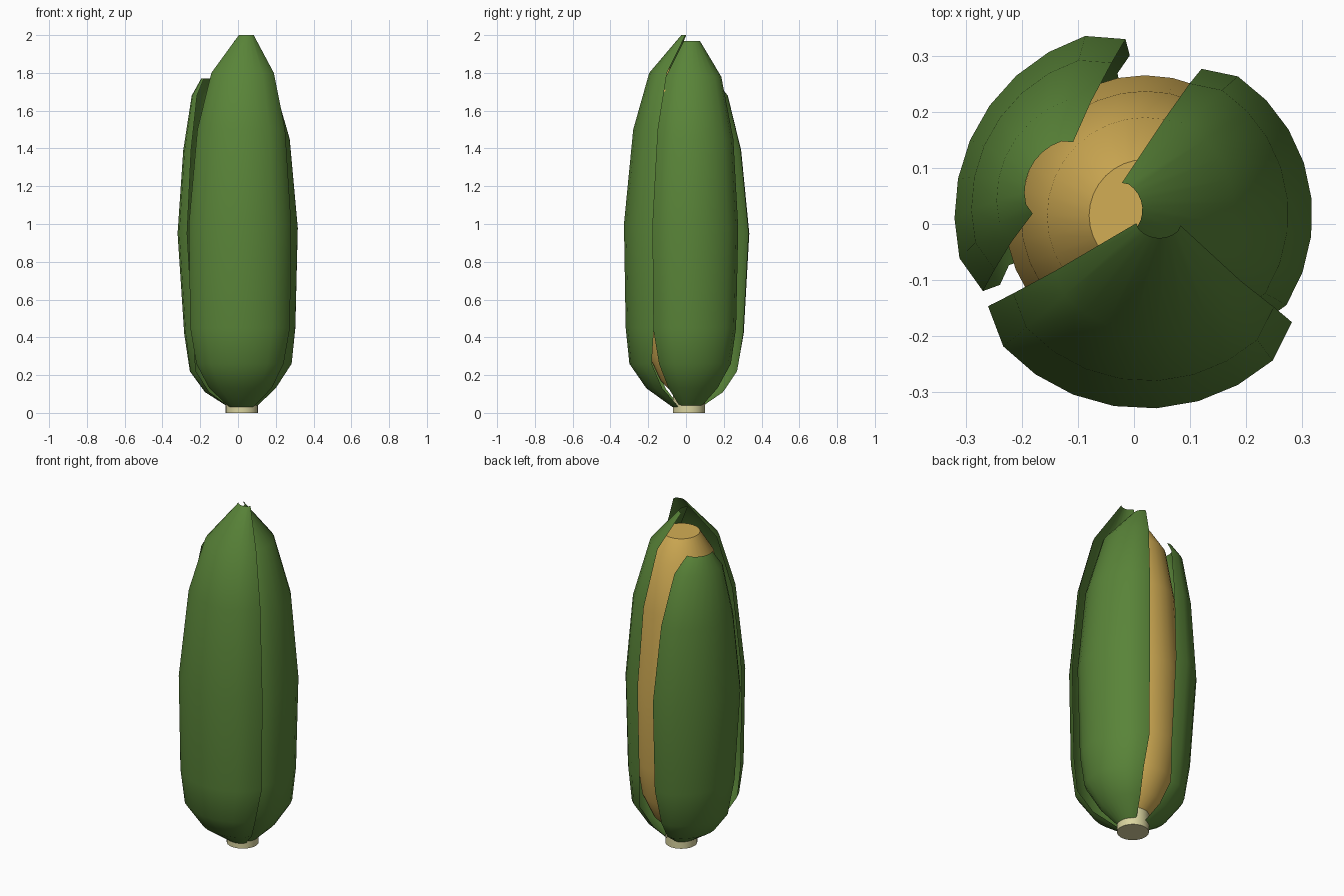
import bpy, bmesh, math

if "Cube" in bpy.data.objects:
    bpy.data.objects.remove(bpy.data.objects["Cube"])

CX, CY = 0.02, 0.015


def material(name, rgb):
    m = bpy.data.materials.new(name)
    m.diffuse_color = (*rgb, 1)
    m.use_nodes = True
    m.node_tree.nodes["Principled BSDF"].inputs["Base Color"].default_value = m.diffuse_color
    return m


def finish(name, bm, mat, angle):
    bmesh.ops.recalc_face_normals(bm, faces=bm.faces)
    me = bpy.data.meshes.new(name)
    bm.to_mesh(me)
    bm.free()
    me.materials.append(mat)
    ob = bpy.data.objects.new(name, me)
    bpy.context.collection.objects.link(ob)
    bpy.ops.object.select_all(action='DESELECT')
    ob.select_set(True)
    bpy.context.view_layer.objects.active = ob
    bpy.ops.object.shade_smooth_by_angle(angle=math.radians(angle))
    return ob


def lathe(name, profile, mat, sides=32):
    """Closed solid of revolution from (radius, z) points."""
    bm = bmesh.new()
    rings = [[bm.verts.new((CX + r * math.cos(2 * math.pi * i / sides),
                            CY + r * math.sin(2 * math.pi * i / sides), z))
              for i in range(sides)] for r, z in profile]
    for a, b in zip(rings, rings[1:]):
        for i in range(sides):
            j = (i + 1) % sides
            bm.faces.new((a[i], a[j], b[j], b[i]))
    bm.faces.new(rings[0])
    bm.faces.new(rings[-1])
    return finish(name, bm, mat, 35)


def leaf(name, middle, half, rings, mat, cols=10):
    """Curved husk sheet; each ring is (radius, z, centre x, centre y)."""
    bm = bmesh.new()
    grid = []
    for k, (r, z, x, y) in enumerate(rings):
        spread = half * (0.9 if k < 3 else 1)
        row = []
        for i in range(cols):
            a = math.radians(middle + spread * (2 * i / (cols - 1) - 1))
            rr = r * (0.94 if i in (0, cols - 1) else 1)
            row.append(bm.verts.new((x + rr * math.cos(a), y + rr * math.sin(a), z)))
        grid.append(row)
    for a, b in zip(grid, grid[1:]):
        for i in range(cols - 1):
            bm.faces.new((a[i], a[i + 1], b[i + 1], b[i]))
    ob = finish(name, bm, mat, 60)
    # outside faces point away from the cob
    f = ob.data.polygons[len(ob.data.polygons) // 2]
    if f.normal.x * (f.center.x - CX) + f.normal.y * (f.center.y - CY) < 0:
        ob.data.flip_normals()
    return ob


green = material("husk_green", (0.10, 0.23, 0.04))
yellow = material("cob_yellow", (0.65, 0.42, 0.09))
cream = material("stem_cream", (0.70, 0.66, 0.35))

# Stem and cob
lathe("stem", [(0.085, 0), (0.085, 0.15)], cream)
lathe("cob", [(0.08, 0.1), (0.15, 0.17), (0.21, 0.3), (0.24, 0.5), (0.25, 0.95),
              (0.222, 1.42), (0.175, 1.71), (0.1, 1.83)], yellow)

# Three overlapping husk leaves
leaf("front_husk", 267, 57, [
    (0.085, 0.03, CX, CY), (0.225, 0.13, CX, CY), (0.315, 0.26, CX, CY),
    (0.335, 0.45, CX, CY), (0.344, 1.0, CX, CY), (0.295, 1.5, 0.025, CY),
    (0.21, 1.8, 0.03, 0.015), (0.05, 2.0, 0.045, 0.025)], green)
leaf("right_husk", 12, 57, [
    (0.08, 0.035, CX, CY), (0.18, 0.13, CX, CY), (0.265, 0.26, CX, CY),
    (0.285, 0.45, CX, CY), (0.298, 0.98, CX, CY), (0.265, 1.45, 0.01, 0.018),
    (0.19, 1.78, -0.01, 0.02), (0.055, 1.97, -0.04, 0.025)], green)
leaf("left_husk", 150.5, 55, [
    (0.085, 0.04, CX, CY), (0.195, 0.11, CX, CY), (0.275, 0.22, CX, CY),
    (0.305, 0.42, CX, CY), (0.335, 0.95, 0.015, 0.016), (0.275, 1.39, -0.015, 0.03),
    (0.185, 1.68, -0.06, 0.045), (0.095, 1.77, -0.1, 0.057)], green)
